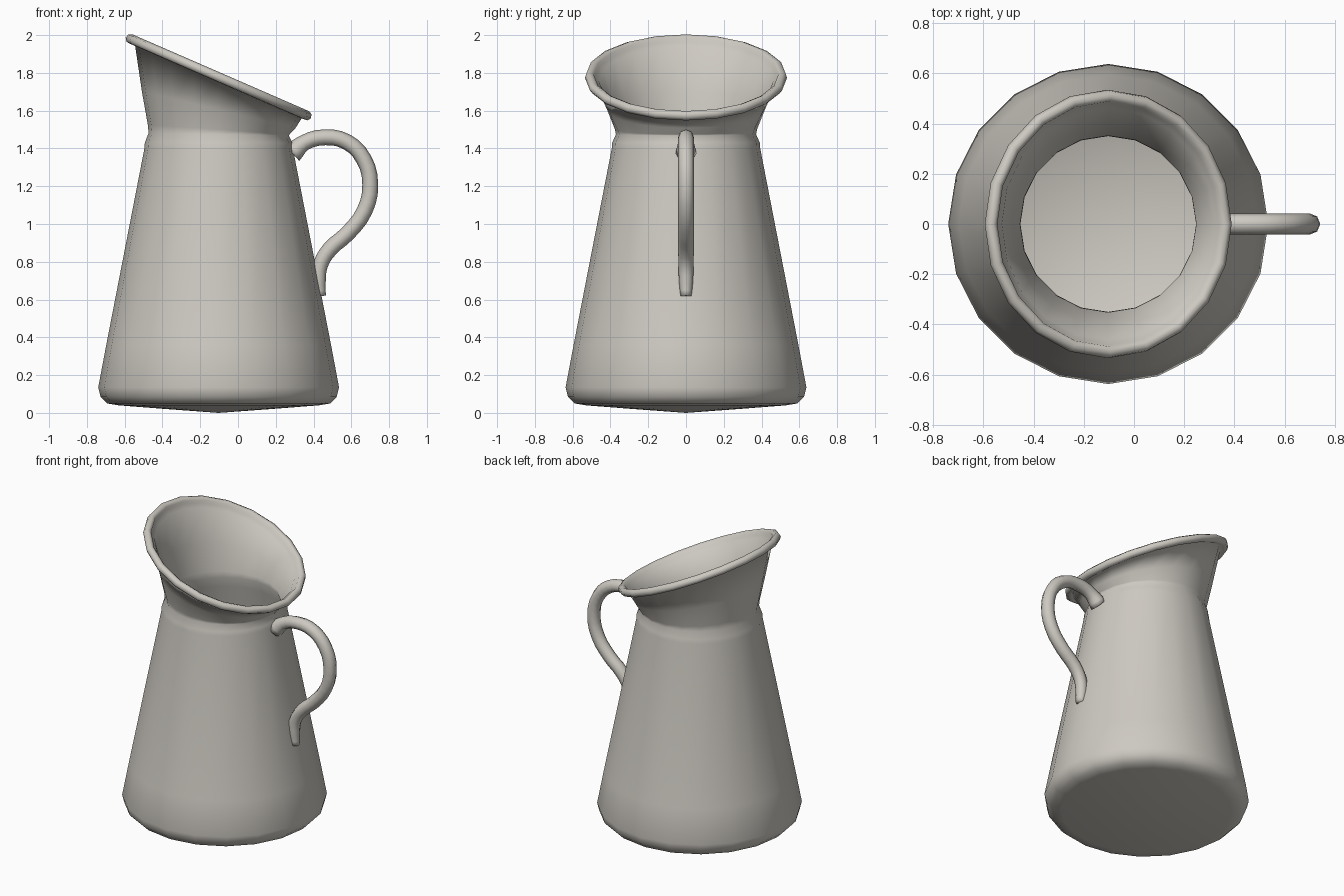
import bpy, bmesh
from math import sin, cos, pi, radians

if "Cube" in bpy.data.objects:
    bpy.data.objects.remove(bpy.data.objects["Cube"])

SIDES = 20
CX = -0.1025                      # axis of the jug body
TILT = radians(23.5)              # slant of the pouring rim

enamel = bpy.data.materials.new("warm_grey_enamel")
enamel.diffuse_color = (0.61, 0.585, 0.535, 1)
enamel.use_nodes = True
enamel.node_tree.nodes["Principled BSDF"].inputs["Base Color"].default_value = enamel.diffuse_color


def ring(bm, r, z, tilt=0.0, lift=0.0):
    """One loop of vertices, tipped about y and lifted along its own normal."""
    verts = []
    for i in range(SIDES):
        a = 2 * pi * i / SIDES
        u, v = r * cos(a), r * sin(a)
        verts.append(bm.verts.new((CX + u * cos(tilt) + lift * sin(tilt), v,
                                   z - u * sin(tilt) + lift * cos(tilt))))
    return verts


def finish(name, bm):
    bmesh.ops.recalc_face_normals(bm, faces=bm.faces)
    for f in bm.faces:
        f.smooth = True
    me = bpy.data.meshes.new(name)
    bm.to_mesh(me)
    bm.free()
    me.materials.append(enamel)
    ob = bpy.data.objects.new(name, me)
    bpy.context.collection.objects.link(ob)
    return ob


# Jug: outer wall, rolled rim, inner wall, as (radius, height, tilt, lift)
loops = [(0.30, 0.022), (0.53, 0.04), (0.59, 0.05), (0.625, 0.085), (0.6375, 0.135),
         (0.595, 0.36), (0.393, 1.40), (0.391, 1.43), (0.371, 1.475, radians(1)),
         (0.376, 1.50, radians(4)), (0.418, 1.605, radians(13.5)),
         (0.483, 1.757, TILT)]
for k in range(7):                # rolled rim section, outside round to inside
    a = radians(-110 + 50 * k)
    loops.append((0.509 + 0.026 * cos(a), 1.777, TILT, 0.026 * sin(a)))
loops += [(0.462, 1.757, TILT), (0.397, 1.61, radians(13.5)), (0.352, 1.49, radians(3)),
          (0.350, 1.46), (0.370, 1.39), (0.572, 0.36), (0.612, 0.14), (0.54, 0.065)]

bm = bmesh.new()
rings = [ring(bm, *l) for l in loops]
for lo, hi in zip(rings, rings[1:]):
    for i in range(SIDES):
        j = (i + 1) % SIDES
        bm.faces.new((lo[i], lo[j], hi[j], hi[i]))
# Shallow cones close the underside and the inner floor
for loop, z in ((rings[0], 0.0), (rings[-1], 0.035)):
    tip = bm.verts.new((CX, 0, z))
    for i in range(SIDES):
        bm.faces.new((loop[i], loop[(i + 1) % SIDES], tip))
finish("jug_body", bm)

# Handle: swept round bar, (x, z, thickness factor)
path = [(0.288, 1.375, 1.3), (0.35, 1.43, 1.0), (0.46, 1.459, 1), (0.575, 1.435, 1),
        (0.665, 1.345, 1), (0.70, 1.21, 1), (0.67, 1.07, 1), (0.58, 0.95, 1),
        (0.485, 0.865, 1), (0.437, 0.785, 0.95), (0.427, 0.70, 0.9), (0.436, 0.618, 0.7)]
cu = bpy.data.curves.new("handle_path", 'CURVE')
cu.dimensions = '3D'
cu.bevel_depth = 0.042
cu.bevel_resolution = 2
cu.resolution_u = 3
cu.use_fill_caps = True
sp = cu.splines.new('BEZIER')
sp.bezier_points.add(len(path) - 1)
for p, (x, z, r) in zip(sp.bezier_points, path):
    p.co = (x, 0, z)
    p.radius = r
    p.handle_left_type = p.handle_right_type = 'AUTO'
tmp = bpy.data.objects.new("handle_path", cu)
bpy.context.collection.objects.link(tmp)
bpy.context.view_layer.update()
swept = tmp.to_mesh()
bm = bmesh.new()
bm.from_mesh(swept)
tmp.to_mesh_clear()
bpy.data.objects.remove(tmp)
bmesh.ops.remove_doubles(bm, verts=bm.verts, dist=0.0005)
finish("handle", bm)
